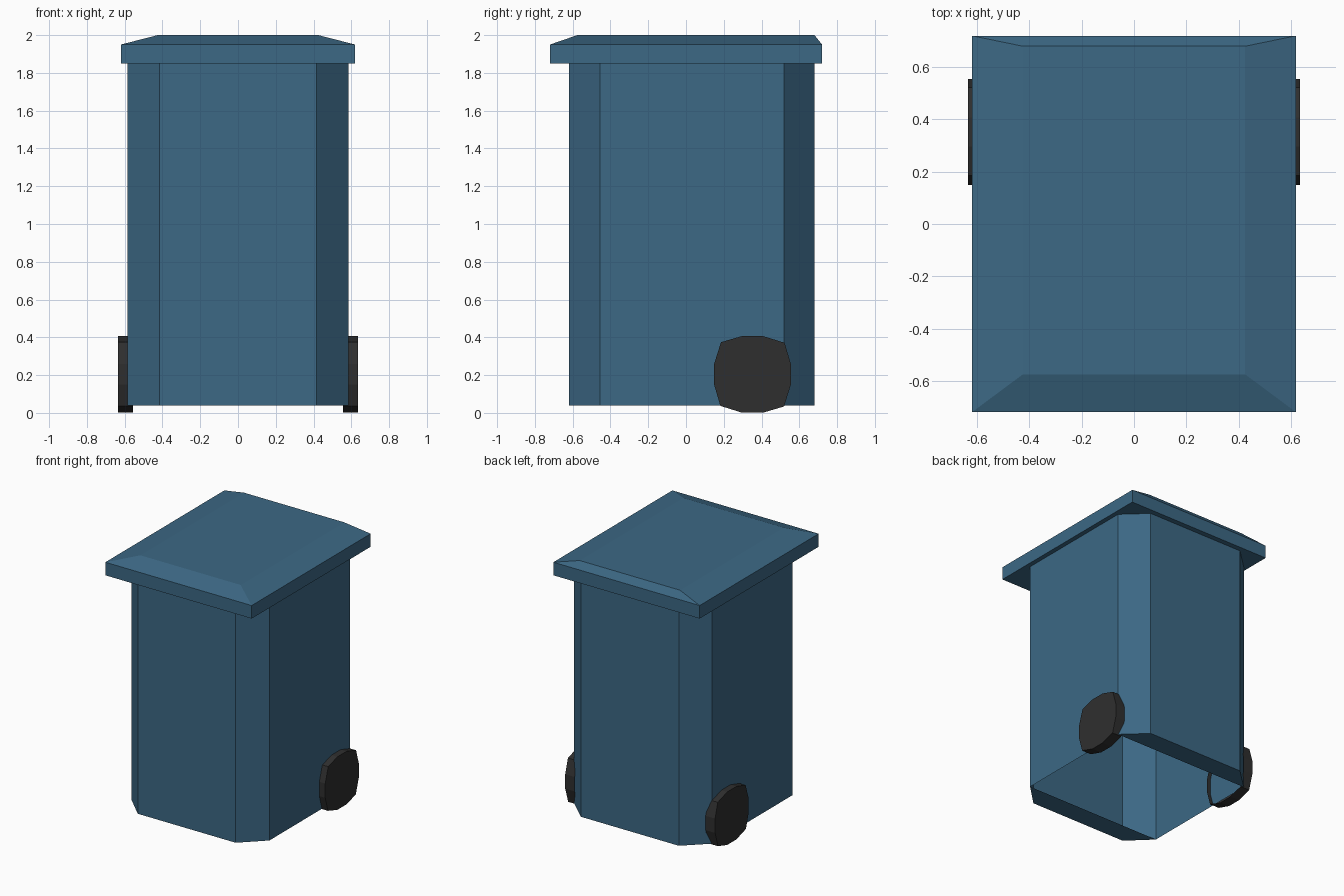
import bpy

if "Cube" in bpy.data.objects:
    bpy.data.objects.remove(bpy.data.objects["Cube"])


def material(name, rgb):
    m = bpy.data.materials.new(name)
    m.diffuse_color = (*rgb, 1)
    m.use_nodes = True
    m.node_tree.nodes["Principled BSDF"].inputs["Base Color"].default_value = m.diffuse_color
    return m


blue = material("blue plastic", (0.045, 0.138, 0.232))
black = material("black rubber", (0.028, 0.028, 0.028))


def build(name, verts, faces, mat):
    me = bpy.data.meshes.new(name)
    me.from_pydata(verts, [], faces)
    me.materials.append(mat)
    ob = bpy.data.objects.new(name, me)
    bpy.context.collection.objects.link(ob)
    return ob


def loft(rings):
    """Stack equal rings of points and join them with side faces."""
    n = len(rings[0])
    verts = [p for r in rings for p in r]
    faces = [(k * n + i, k * n + (i + 1) % n, (k + 1) * n + (i + 1) % n, (k + 1) * n + i)
             for k in range(len(rings) - 1) for i in range(n)]
    return verts, faces


# Body: chamfered thin-walled shell, floor only at the front and back strips
outline = [(-.415, -.62), (.415, -.62), (.585, -.455), (.585, .52),
           (.415, .68), (-.415, .68), (-.585, .52), (-.585, -.455)]
verts, faces = loft([[(x, y, z) for x, y in outline] for z in (.04, 1.85)])
build("bin_body", verts, faces + [(7, 2, 1, 0), (6, 5, 4, 3)], blue)


# Lid: slab with a bevelled top
def rect(x, y0, y1, z):
    return [(-x, y0, z), (x, y0, z), (x, y1, z), (-x, y1, z)]


verts, faces = loft([rect(.62, -.72, .72, 1.85), rect(.62, -.72, .72, 1.95),
                     rect(.425, -.575, .68, 2.0)])
build("lid", verts, faces + [(3, 2, 1, 0), (8, 9, 10, 11)], blue)

# Wheels: twelve-sided, open on the inner side
corner = [(.203, -.055), (.203, .055), (.17, .167)]
profile = []
for c, s in ((1, 0), (0, 1), (-1, 0), (0, -1)):
    profile += [(.352 + a * c - b * s, .204 + a * s + b * c) for a, b in corner]
for side, name in ((1, "right_wheel"), (-1, "left_wheel")):
    pts = profile if side > 0 else profile[::-1]
    verts, faces = loft([[(side * x, y, max(z, 0)) for y, z in pts] for x in (.555, .635)])
    build(name, verts, faces + [tuple(range(12, 24))], black)
